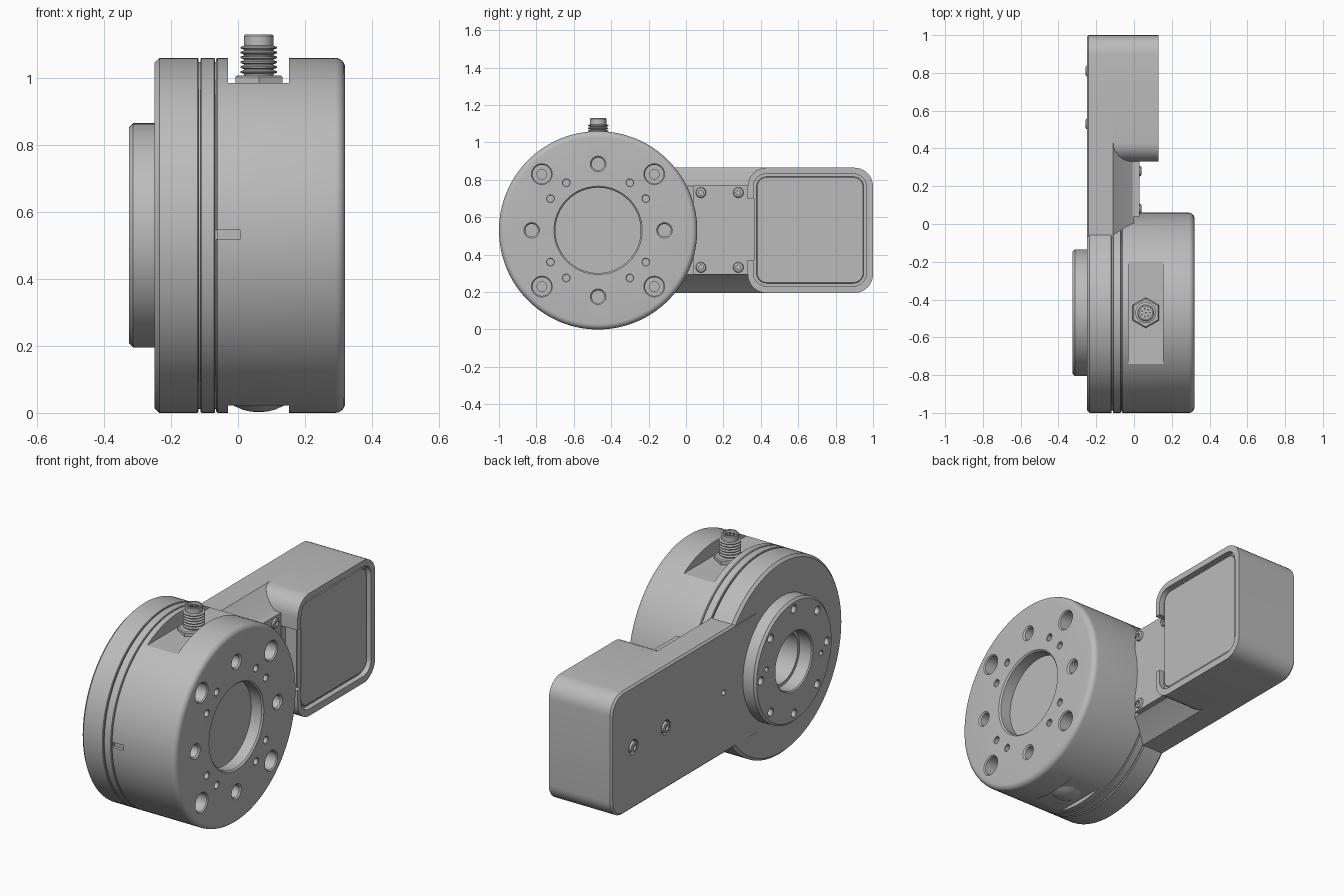
import bpy, bmesh
from math import sin, cos, pi, radians
from mathutils import Matrix, Vector

cube = bpy.data.objects.get("Cube")
if cube:
    bpy.data.objects.remove(cube, do_unlink=True)

grey = bpy.data.materials.new("satin grey")
grey.use_nodes = True
GREY = (0.5, 0.5, 0.5, 1)
grey.diffuse_color = GREY
grey.node_tree.nodes["Principled BSDF"].inputs["Base Color"].default_value = GREY

CY, CZ, R = -0.47, 0.53, 0.53      # drum axis and radius
HALF = 0.335                       # half height of the arm
parts = []


def finish(name, bm, keep=True):
    bmesh.ops.remove_doubles(bm, verts=bm.verts, dist=1e-5)
    bmesh.ops.recalc_face_normals(bm, faces=bm.faces)
    mesh = bpy.data.meshes.new(name)
    bm.to_mesh(mesh)
    bm.free()
    mesh.materials.append(grey)
    obj = bpy.data.objects.new(name, mesh)
    bpy.context.collection.objects.link(obj)
    if keep:
        parts.append(obj)
    return obj


def lathe(name, profile, y=CY, z=CZ, steps=96, x=0, upright=False, keep=True, turn=0):
    """Revolve (along, radius) points about the x axis, or about z if upright."""
    bm = bmesh.new()
    verts = [bm.verts.new((a, 0, r)) for a, r in profile]
    edges = [bm.edges.new(pair) for pair in zip(verts, verts[1:])]
    bmesh.ops.spin(bm, geom=verts + edges, cent=(0, 0, 0), axis=(1, 0, 0),
                   angle=2 * pi, steps=steps)
    bm.transform(Matrix.Rotation(turn, 4, 'X'))
    if upright:
        bm.transform(Matrix.Rotation(-pi / 2, 4, 'Y'))
    bm.transform(Matrix.Translation((x, y, z)))
    return finish(name, bm, keep)


def loft(name, rings, keep=True):
    """Skin between equal rings of points and cap both ends."""
    bm = bmesh.new()
    rows = [[bm.verts.new(p) for p in ring] for ring in rings]
    for a, b in zip(rows, rows[1:]):
        for i in range(len(a)):
            j = (i + 1) % len(a)
            bm.faces.new((a[i], a[j], b[j], b[i]))
    bm.faces.new(rows[0])
    bm.faces.new(rows[-1])
    return finish(name, bm, keep)


def slab(name, y0, y1, z0, z1, r, layers, keep=True):
    """Rounded rectangle in y-z, with (x, inset) layers."""
    def ring(x, inset):
        pts = []
        for k, (cy, cz) in enumerate(((y1 - r, z1 - r), (y0 + r, z1 - r),
                                      (y0 + r, z0 + r), (y1 - r, z0 + r))):
            for s in range(9):
                a = (k + s / 8) * pi / 2
                pts.append(Vector((x, cy + (r - inset) * cos(a), cz + (r - inset) * sin(a))))
        return pts
    return loft(name, [ring(*layer) for layer in layers], keep)


def block(name, x0, x1, y0, y1, z0, z1, keep=True):
    rings = [[(x, y0, z0), (x, y1, z0), (x, y1, z1), (x, y0, z1)] for x in (x0, x1)]
    return loft(name, rings, keep)


def cut(target, cutter):
    mod = target.modifiers.new("cut", 'BOOLEAN')
    mod.operation = 'DIFFERENCE'
    mod.solver = 'EXACT'
    mod.object = cutter
    graph = bpy.context.evaluated_depsgraph_get()
    mesh = bpy.data.meshes.new_from_object(target.evaluated_get(graph))
    target.modifiers.clear()
    target.data = mesh
    bpy.data.objects.remove(cutter, do_unlink=True)


def drill(target, x, dy, dz, r, depth, side=1, chamfer=0.006, pilot=0.0):
    """Blind chamfered hole at an offset from the drum axis, with optional pilot."""
    s = side
    prof = [(x + s * .02, 0), (x + s * .02, r + chamfer), (x, r + chamfer),
            (x - s * chamfer, r), (x - s * depth, r)]
    if pilot:
        prof += [(x - s * depth, pilot), (x - s * (depth + .06), pilot)]
        depth += .06
    prof.append((x - s * depth, 0))
    cut(target, lathe("hole_cutter", prof, CY + dy, CZ + dz, 24, keep=False))


def socket_screw(name, x, y, z, r, side):
    """Button head with a hexagonal-style socket."""
    s = side
    lathe(name, [(x - s * .03, 0), (x - s * .03, r), (x - s * .01, r), (x - s * .003, r * .88),
                 (x, r * .6), (x, r * .45), (x - s * .012, r * .45), (x - s * .012, 0)],
          y, z, 24)


# Main drum with rounded rim and shallow bore
rim = [(.29 + .03 * sin(a * pi / 12), R - .03 + .03 * cos(a * pi / 12)) for a in range(7)]
drum = lathe("drum_body", [(-.065, 0), (-.065, R - .004), (-.061, R)] + rim +
             [(.32, .236), (.312, .228), (.25, .228), (.25, 0)], steps=128)

# Flats on top and bottom, and the index slot on the front
cut(drum, block("flat_cutter", -.03, .153, CY - .4, CY + .4, .985, 1.2, False))
cut(drum, block("flat_cutter", -.03, .153, CY - .4, CY + .4, -.2, .022, False))
cut(drum, block("slot_cutter", -.08, .006, -1.1, -.982, .518, .546, False))

# Mounting holes in the drum face
for i in range(4):
    a = i * pi / 2
    drill(drum, .32, .355 * cos(a), .355 * sin(a), .034, .07, chamfer=.008)
    drill(drum, .32, .425 * cos(a + pi / 4), .425 * sin(a + pi / 4), .05, .09, pilot=.026)
    for off in (-.197, .197):
        b = a + pi / 4 + off
        drill(drum, .32, .306 * cos(b), .306 * sin(b), .018, .06, chamfer=.003)

# Rear rings, separated by thin grooves
lathe("groove_core", [(-.14, .145), (-.14, R - .012), (-.06, R - .012), (-.06, .145), (-.14, .145)])
lathe("spacer_ring", [(-.112, .145), (-.112, R - .003), (-.109, R), (-.071, R),
                      (-.068, R - .003), (-.068, .145), (-.112, .145)], steps=128)
cap = lathe("rear_cap", [(-.249, .14), (-.249, R - .014), (-.235, R), (-.121, R),
                         (-.118, R - .003), (-.118, .14), (-.249, .14)], steps=128)

# Output flange with bolt circle
flange = lathe("output_flange", [(-.325, .163), (-.325, HALF - .012), (-.313, HALF),
                                 (-.24, HALF), (-.24, .157), (-.319, .157), (-.325, .163)])
for i in range(8):
    a = i * pi / 4
    drill(flange, -.325, .285 * cos(a), .285 * sin(a), .02, .06, -1, .004)
for sign in (-1, 1):
    drill(flange, -.325, sign * .235, sign * .045, .012, .05, -1, .003)

# Arm: chamfered section run along y
half = [(-.25, HALF - .01), (-.24, HALF), (-.11, HALF), (-.02, .25), (0, .237)]
section = half + [(x, -z) for x, z in reversed(half)]
arm = loft("arm", [[(x, y, CZ + z) for x, z in section] for y in (-.25, .6)])
for part in (arm, cap):
    drill(part, -.25, .5, 0, .014, .04, -1, .001)

# Housing at the arm's end, with a rimmed recess open toward the drum
housing = slab("housing", .33, 1.0, CZ - HALF, CZ + HALF, .1,
               [(-.25, .01), (-.24, 0), (.13, 0)])
cut(housing, slab("recess_cutter", .36, .965, .232, .832, .07, [(.1, 0), (.2, 0)], False))
cut(housing, block("gap_cutter", .031, .2, .25, .364, .37, .7, False))
slab("housing_cover", .377, .95, .247, .817, .055, [(.08, 0), (.112, 0), (.115, .004)])

# Access plate and its screws
block("access_plate", -.01, .028, .04, .362, .295, .77)
for y in (.08, .28):
    for z in (.332, .732):
        socket_screw("plate_screw", .04, y, z, .028, 1)

# Screws in the back of the housing
for y in (.53, .81):
    drill(housing, -.25, y - CY, 0, .038, .02, -1, .002)
    if y < .6:
        drill(arm, -.25, y - CY, 0, .038, .02, -1, .002)
    socket_screw("back_screw", -.257, y, CZ, .03, -1)

# Cable connector: hex nut, threaded barrel, socket and pins
lathe("connector_nut", [(.98, 0), (.98, .081), (1.003, .081), (1.008, .074), (1.008, 0)],
      z=0, steps=6, x=.062, upright=True, turn=pi / 2)
thread = []
for i in range(6):
    h = 1.012 + i * .0145
    thread += [(h, .044), (h + .004, .055), (h + .008, .055), (h + .012, .044)]
lathe("connector_barrel", [(1, 0), (1, .044)] + thread +
      [(1.1, .044), (1.126, .044), (1.13, .041), (1.13, .034), (1.1, .034), (1.1, 0)],
      z=0, steps=32, x=.062, upright=True)
for i in range(8):
    r = .021 if i else 0
    a = i * 2 * pi / 7
    lathe("connector_pin", [(1.09, 0), (1.09, .005), (1.12, .005), (1.12, 0)],
          CY + r * sin(a), 0, 10, .062 + r * cos(a), True)

# Domed plug on the underside
lathe("bottom_plug", [(.06, 0), (.06, .075), (.022, .075), (.01, .05), (.004, .025), (.002, 0)],
      z=0, steps=40, x=.062, upright=True)

# Smooth shading with sharp creases
bpy.ops.object.select_all(action='DESELECT')
for obj in parts:
    obj.select_set(True)
bpy.context.view_layer.objects.active = drum
bpy.ops.object.shade_smooth_by_angle(angle=radians(28))
